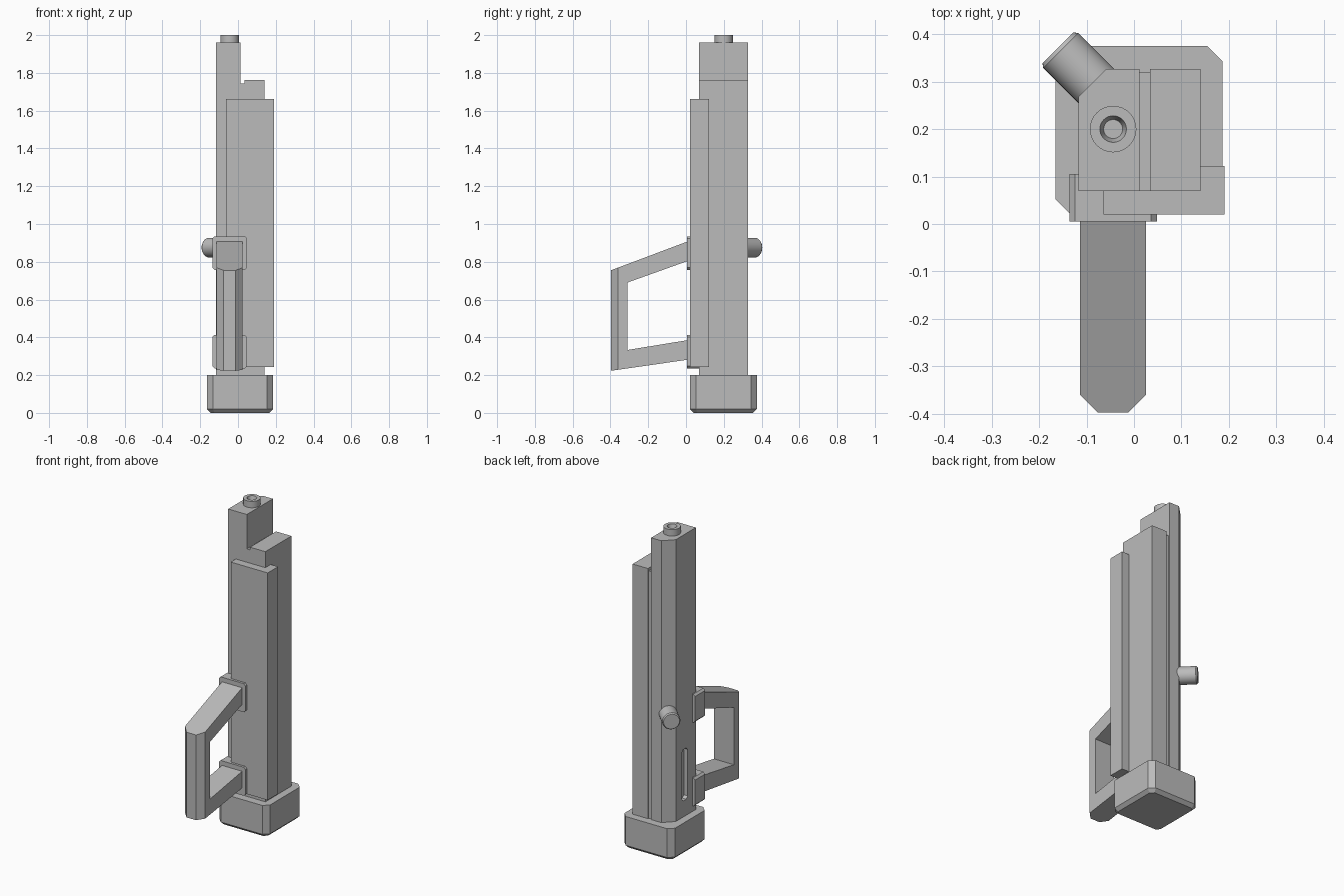
import bpy, bmesh, math
from mathutils import Vector

cube = bpy.data.objects.get("Cube")
if cube:
    bpy.data.objects.remove(cube, do_unlink=True)

grey = bpy.data.materials.new("plain grey")
grey.use_nodes = True
COLOUR = (0.5, 0.5, 0.5, 1)
grey.diffuse_color = COLOUR
grey.node_tree.nodes["Principled BSDF"].inputs["Base Color"].default_value = COLOUR


def finish(name, bm):
    bmesh.ops.recalc_face_normals(bm, faces=bm.faces)
    mesh = bpy.data.meshes.new(name)
    bm.to_mesh(mesh)
    bm.free()
    obj = bpy.data.objects.new(name, mesh)
    bpy.context.collection.objects.link(obj)
    mesh.materials.append(grey)
    return obj


def prism(points, start, end):
    """Extrude a closed outline of 3D points from start to end offset."""
    bm = bmesh.new()
    face = bm.faces.new([bm.verts.new(Vector(p) + Vector(start)) for p in points])
    ext = bmesh.ops.extrude_face_region(bm, geom=[face])
    verts = [g for g in ext["geom"] if isinstance(g, bmesh.types.BMVert)]
    bmesh.ops.translate(bm, verts=verts, vec=Vector(end) - Vector(start))
    return bm


def box(x0, x1, y0, y1, z0, z1):
    outline = [(x0, y0, 0), (x1, y0, 0), (x1, y1, 0), (x0, y1, 0)]
    return prism(outline, (0, 0, z0), (0, 0, z1))


def bevel(bm, test, size, segments=1):
    """Bevel the edges whose two end points both pass the test."""
    edges = [e for e in bm.edges if test(e.verts[0].co, e.verts[1].co)]
    bmesh.ops.bevel(bm, geom=edges, offset=size, segments=segments,
                    affect='EDGES', profile=0.5)


def along(axis):
    return lambda a, b: abs((b - a).normalized()[axis]) > 0.99


def lathe(name, profile, centre, axis=(0, 0, 1), steps=32):
    """Spin a (radius, height) profile about an axis."""
    bm = bmesh.new()
    turn = Vector((0, 0, 1)).rotation_difference(Vector(axis))
    verts = [bm.verts.new((r, 0, h)) for r, h in profile]
    edges = [bm.edges.new(pair) for pair in zip(verts, verts[1:])]
    bmesh.ops.spin(bm, geom=verts + edges, cent=(0, 0, 0), axis=(0, 0, 1),
                   angle=math.tau, steps=steps)
    bmesh.ops.remove_doubles(bm, verts=bm.verts, dist=1e-5)
    for v in bm.verts:
        v.co = turn @ v.co + Vector(centre)
    obj = finish(name, bm)
    bpy.ops.object.select_all(action='DESELECT')
    obj.select_set(True)
    bpy.context.view_layer.objects.active = obj
    bpy.ops.object.shade_smooth_by_angle(angle=math.radians(30))


# Foot: chamfered corners and underside
bm = box(-0.165, 0.186, 0.02, 0.375, 0, 0.2)
bevel(bm, along(2), 0.032)
bevel(bm, lambda a, b: a.z < 0.01 and b.z < 0.01, 0.02)
finish("foot", bm)

# Tall column with one chamfered rear corner
column = finish("tall_column", prism(
    [(-0.117, 0.07, 0), (0.012, 0.07, 0), (0.012, 0.327, 0),
     (-0.058, 0.327, 0), (-0.117, 0.268, 0)], (0, 0, 0.15), (0, 0, 1.96)))

# Slot recessed into the side of the column
bm = box(-0.2, -0.09, 0.15, 0.21, 0.3, 0.62)
bevel(bm, along(0), 0.015)
cutter = finish("slot_cutter", bm)
cutter.hide_render = True
cutter.hide_set(True)
cut = column.modifiers.new("slot", 'BOOLEAN')
cut.operation = 'DIFFERENCE'
cut.solver = 'EXACT'
cut.object = cutter

# Lower column, the web behind the seam, and the wide front plate
finish("seam_web", box(0.012, 0.034, 0.07, 0.32, 0.15, 1.745))
finish("short_column", box(0.034, 0.14, 0.07, 0.327, 0.15, 1.762))
finish("front_plate", box(-0.064, 0.191, 0.02, 0.122, 0.243, 1.662))

# Handle: open loop with a chamfered grip
loop = [(0.02, 0.912), (-0.397, 0.755), (-0.397, 0.223), (0.02, 0.283),
        (0.02, 0.387), (-0.31, 0.333), (-0.31, 0.69), (0.02, 0.808)]
bm = prism([(0, y, z) for y, z in loop], (-0.114, 0, 0), (0.025, 0, 0))
bevel(bm, lambda a, b: a.y < -0.39 and b.y < -0.39 and abs(a.x - b.x) < 0.01, 0.037)
finish("handle", bm)

# Handle brackets
for name, z in (("upper_bracket", 0.757), ("lower_bracket", 0.235)):
    bm = box(-0.136, 0.048, 0.005, 0.105, z, z + 0.178)
    bevel(bm, along(1), 0.012)
    finish(name, bm)

# Side peg leaving the chamfer diagonally
lathe("side_peg", [(0, 0), (0.052, 0), (0.052, 0.155), (0.046, 0.163), (0, 0.163)],
      (-0.045, 0.256, 0.875), (-1, 1, 0))

# Hollow nozzle on the top
lathe("top_nozzle", [(0.049, 1.94), (0.049, 2), (0.028, 2), (0.02, 1.97), (0, 1.97)],
      (-0.044, 0.2, 0))
